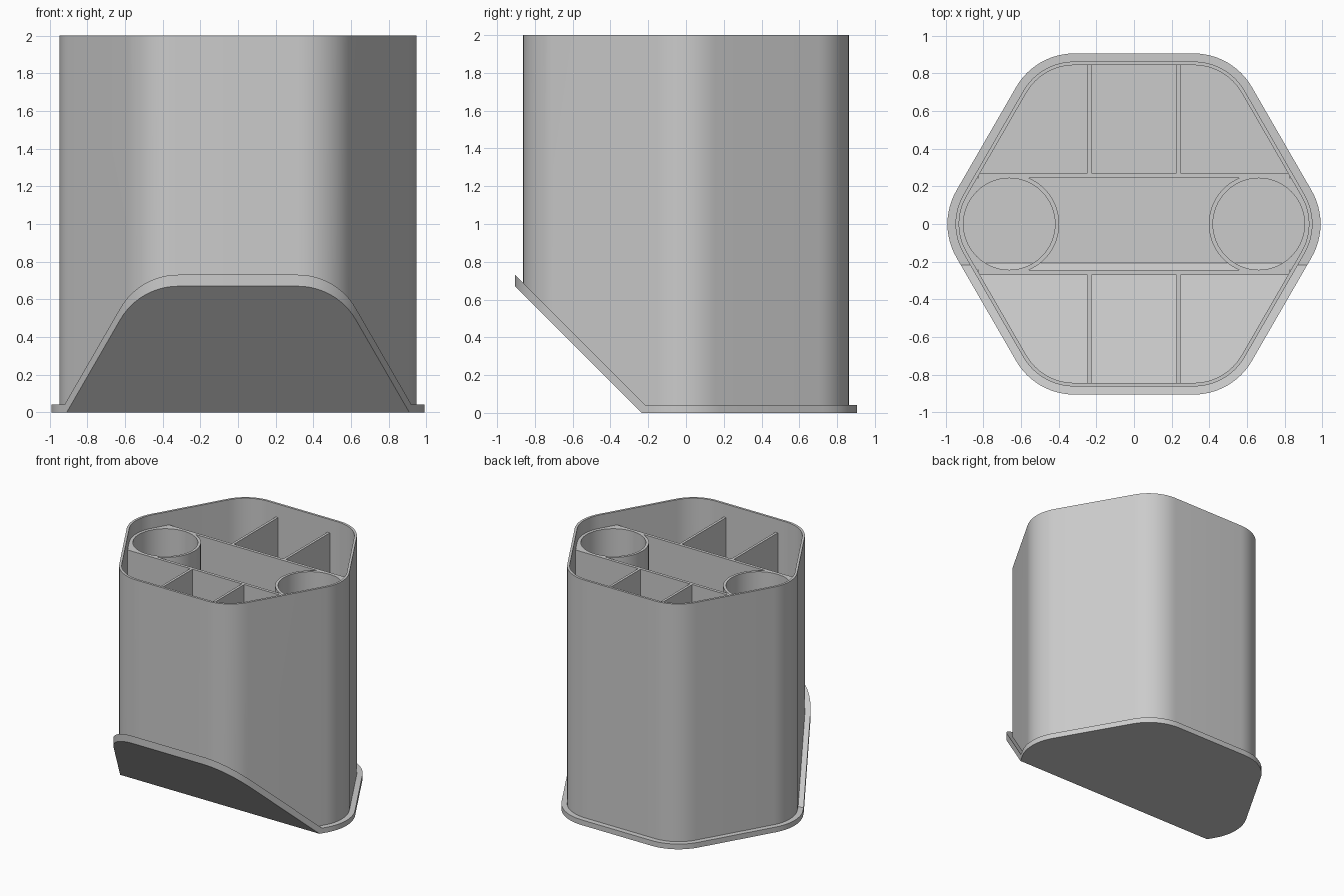
import bpy, bmesh, math
from mathutils import Vector

if "Cube" in bpy.data.objects:
    bpy.data.objects.remove(bpy.data.objects["Cube"], do_unlink=True)

# Shared material
grey = bpy.data.materials.new("plain_grey")
grey.use_nodes = True
GREY = (0.6, 0.6, 0.6, 1)
grey.diffuse_color = GREY
grey.node_tree.nodes["Principled BSDF"].inputs["Base Color"].default_value = GREY

BEND = -0.235        # y where the flat underside turns up at 45 degrees
CORE = 0.635         # hexagon of corner-arc centres
DIVIDER_TOP = 1.89


def bend_at(t):
    return BEND + t * math.tan(math.pi / 8)


def layer(t):
    """Height of the bent underside, offset upward by thickness t."""
    return lambda y: max(t, BEND - y + t * math.sqrt(2))


def level(z):
    return lambda y: z


def arc(cx, cy, r, a0, a1, n):
    return [(cx + r * math.cos(math.radians(a0 + (a1 - a0) * i / n)),
             cy + r * math.sin(math.radians(a0 + (a1 - a0) * i / n)))
            for i in range(n + 1)]


def hexagon(r):
    """Hexagon with corners rounded by radius r around the core hexagon."""
    points = []
    for a in range(0, 360, 60):
        c = math.radians(a)
        points += arc(CORE * math.cos(c), CORE * math.sin(c), r, a - 30, a + 30, 12)
    return points


def rectangle(x0, x1, y0, y1):
    return [(x0, y0), (x1, y0), (x1, y1), (x0, y1)]


def column(name, loops, bottom, top, bends):
    """Upright solid from outlines (later ones are holes) between two height rules."""
    bm = bmesh.new()
    for loop in loops:
        verts = [bm.verts.new((x, y, 0)) for x, y in loop]
        for a, b in zip(verts, verts[1:] + verts[:1]):
            bm.edges.new((a, b))
    bmesh.ops.triangle_fill(bm, use_beauty=True, edges=bm.edges[:], normal=(0, 0, 1))
    grown = bmesh.ops.extrude_face_region(bm, geom=bm.faces[:], use_keep_orig=True)
    raised = [v for v in grown["geom"] if isinstance(v, bmesh.types.BMVert)]
    bmesh.ops.translate(bm, verts=raised, vec=(0, 0, 1))
    for y in bends:
        bmesh.ops.bisect_plane(bm, geom=bm.verts[:] + bm.edges[:] + bm.faces[:],
                               plane_co=Vector((0, y, 0)), plane_no=Vector((0, 1, 0)))
    for v in bm.verts:
        v.co.z = top(v.co.y) if v.co.z > 0.5 else bottom(v.co.y)
    bmesh.ops.recalc_face_normals(bm, faces=bm.faces[:])
    mesh = bpy.data.meshes.new(name)
    bm.to_mesh(mesh)
    bm.free()
    mesh.materials.append(grey)
    obj = bpy.data.objects.new(name, mesh)
    bpy.context.collection.objects.link(obj)
    bpy.ops.object.select_all(action='DESELECT')
    obj.select_set(True)
    bpy.context.view_layer.objects.active = obj
    bpy.ops.object.shade_smooth_by_angle(angle=math.radians(30))
    return obj


# Flanged base plate, outer wall and inner floor
column("base_flange", [hexagon(0.355)], layer(0), layer(0.043),
       [bend_at(0), bend_at(0.043)])
column("outer_wall", [hexagon(0.312), hexagon(0.293)], layer(0.02), level(2),
       [bend_at(0.02)])
column("inner_floor", [hexagon(0.302)], layer(0.02), layer(0.07),
       [bend_at(0.02), bend_at(0.07)])

# Dividers and round holders
under = layer(0.06)
kink = [bend_at(0.06)]
IN_Y, OUT_Y = 0.245, 0.27
R_HOLE, R_TUBE, TUBE_X = 0.243, 0.265, 0.662
for fb, s in (("back", 1), ("front", -1)):
    ys = sorted((s * IN_Y, s * OUT_Y))
    column(fb + "_long_divider", [rectangle(-0.825, 0.825, *ys)],
           under, level(DIVIDER_TOP), kink)
    ys = sorted((s * OUT_Y, s * 0.852))
    for side, m in (("left", 1), ("right", -1)):
        xs = sorted((m * 0.225, m * 0.246))
        column(f"{fb}_{side}_cross_divider", [rectangle(*xs, *ys)],
               under, level(DIVIDER_TOP), kink)

# Holders fill the pointed ends of the hexagon around a round well
edge_x = (CORE + 0.302 / math.cos(math.pi / 6)) - IN_Y / math.sqrt(3)
half = math.degrees(math.asin(IN_Y / R_TUBE))
outline = (arc(TUBE_X, 0, R_TUBE, 180 - half, 180 + half, 32)
           + [(edge_x, -IN_Y)] + arc(CORE, 0, 0.302, -30, 30, 12) + [(edge_x, IN_Y)])
well = arc(TUBE_X, 0, R_HOLE, 0, 360, 64)[:-1]
for side, m in (("left", 1), ("right", -1)):
    column(side + "_round_holder",
           [[(m * x, y) for x, y in loop] for loop in (outline, well)],
           under, level(DIVIDER_TOP), kink)
